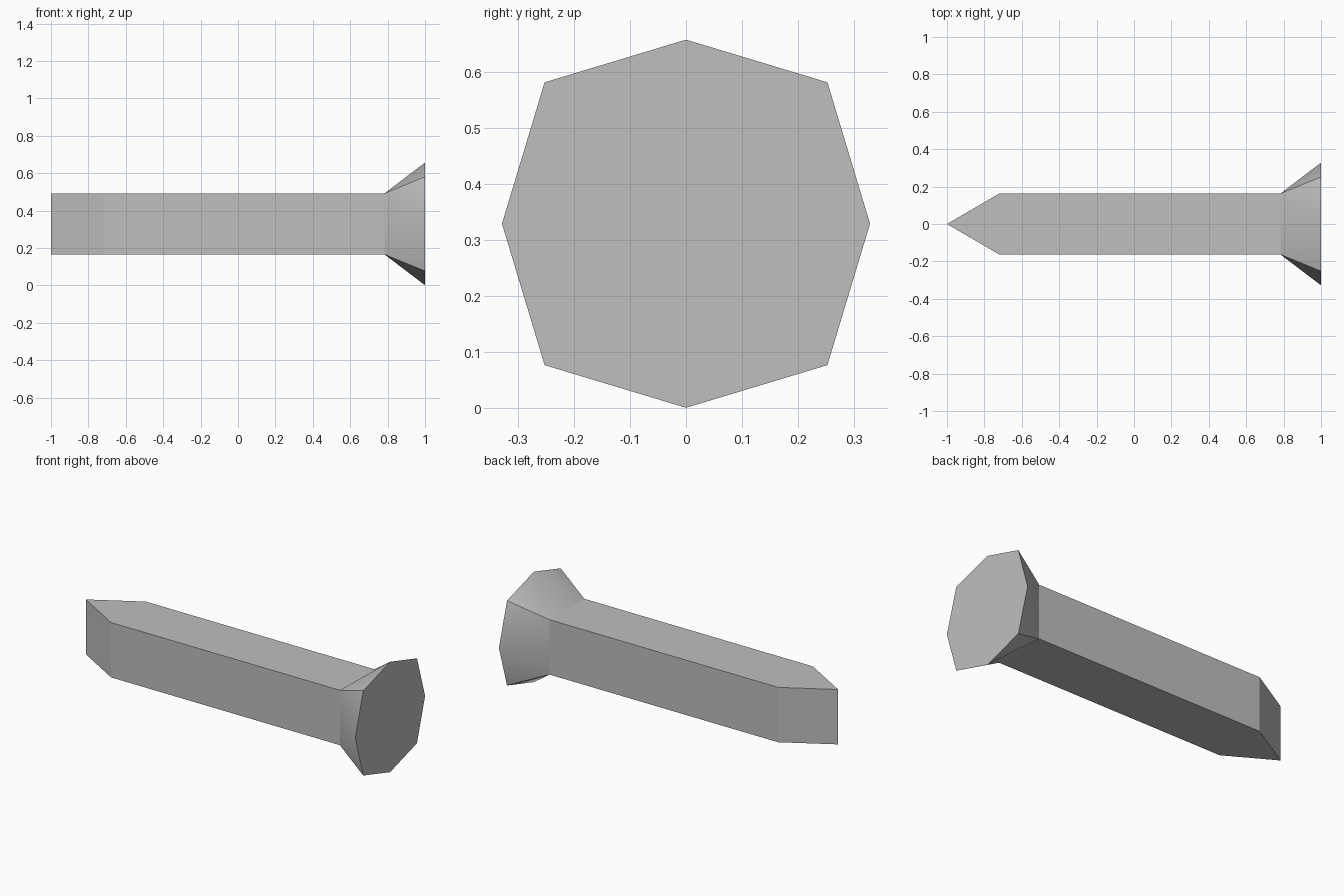
import bpy
import math

if "Cube" in bpy.data.objects:
    bpy.data.objects.remove(bpy.data.objects["Cube"])

CZ = 0.329      # height of the long axis
H = 0.163       # half width of the square shaft
TIP, SHOULDER, NECK, END = -1.0, -0.72, 0.783, 1.0

steel = bpy.data.materials.new("grey steel")
steel.diffuse_color = (0.52, 0.52, 0.52, 1)
steel.use_nodes = True
steel.node_tree.nodes["Principled BSDF"].inputs["Base Color"].default_value = steel.diffuse_color


def add_part(name, verts, faces):
    mesh = bpy.data.meshes.new(name)
    mesh.from_pydata(verts, [], faces)
    mesh.materials.append(steel)
    part = bpy.data.objects.new(name, mesh)
    bpy.context.collection.objects.link(part)
    part.location.z = CZ
    return part


# shaft: plan outline with a wedge tip, extruded upwards; open where the head joins
plan = [(TIP, 0), (SHOULDER, -H), (NECK, -H), (NECK, H), (SHOULDER, H)]
verts = [(x, y, z) for z in (-H, H) for x, y in plan]
sides = [(i, (i + 1) % 5, (i + 1) % 5 + 5, i + 5) for i in range(5) if i != 2]
add_part("shaft", verts, [(4, 3, 2, 1, 0), (5, 6, 7, 8, 9)] + sides)

# head: square neck flaring to an eight-sided end
CORNER, MID = 0.252, 0.328
verts = []
for k in range(4):
    a = math.radians(45 + 90 * k)
    verts.append((NECK, H * math.sqrt(2) * math.cos(a), H * math.sqrt(2) * math.sin(a)))
for k in range(8):
    a = math.radians(45 + 45 * k)
    r = CORNER * math.sqrt(2) if k % 2 == 0 else MID
    verts.append((END, r * math.cos(a), r * math.sin(a)))
faces = [tuple(range(4, 12))]
for k in range(4):
    n = (k + 1) % 4
    c0, m, c1 = 4 + 2 * k, 5 + 2 * k, 4 + (2 * k + 2) % 8
    faces += [(k, m, c0), (k, n, m), (n, c1, m)]
head = add_part("head", verts, faces)

# soften only the shallow creases inside each flared side
bpy.context.view_layer.objects.active = head
head.select_set(True)
bpy.ops.object.shade_smooth_by_angle(angle=math.radians(25))
